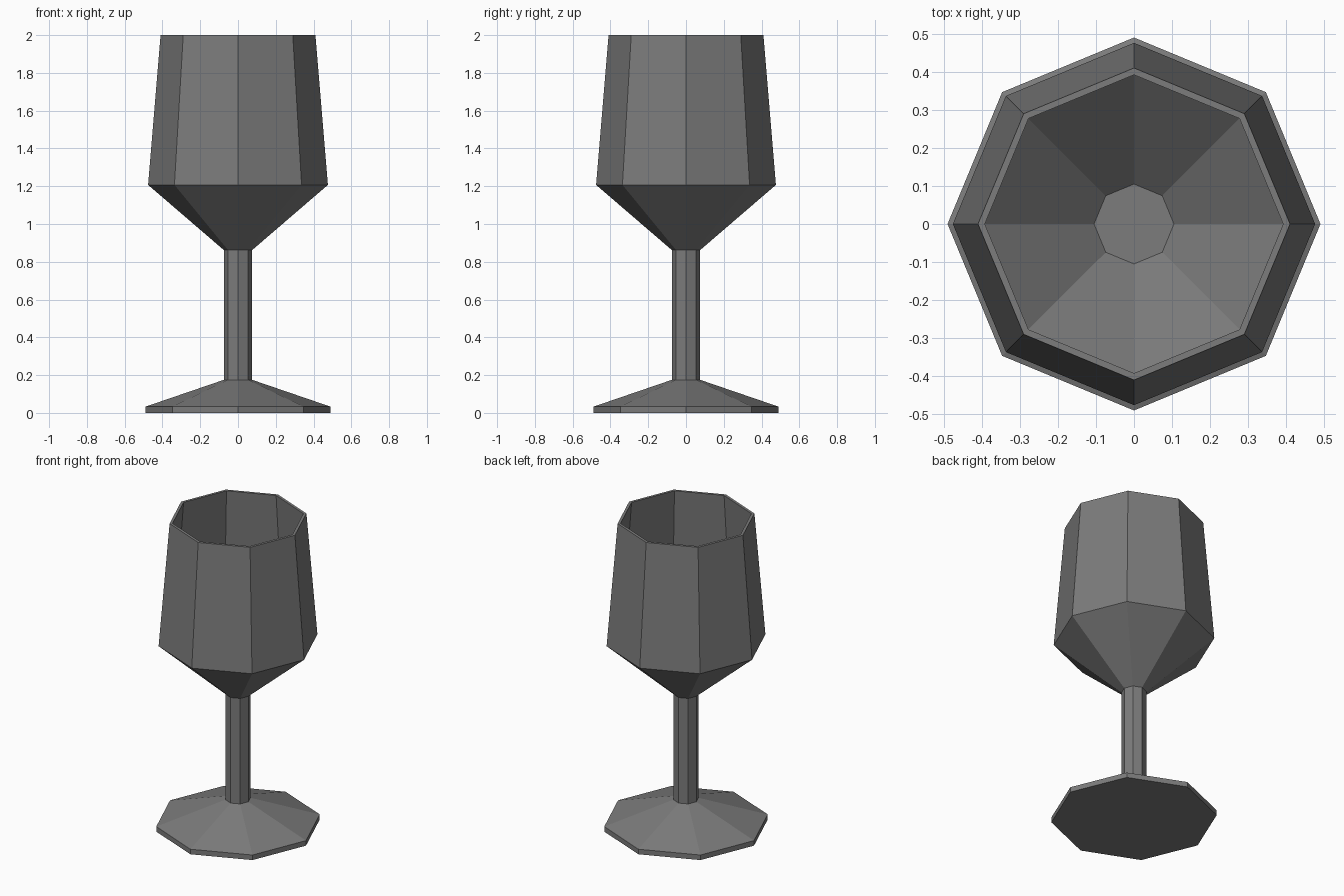
import bpy, bmesh, math

if "Cube" in bpy.data.objects:
    bpy.data.objects.remove(bpy.data.objects["Cube"])

SIDES = 8
grey = bpy.data.materials.new("grey")
grey.diffuse_color = (0.2, 0.2, 0.2, 1)
grey.use_nodes = True
grey.node_tree.nodes["Principled BSDF"].inputs["Base Color"].default_value = grey.diffuse_color


def lathe(name, profile):
    """Revolve (radius, z) points into a flat-faced octagonal part; radius 0 is a cap centre."""
    bm = bmesh.new()
    rings = []
    for r, z in profile:
        rings.append([bm.verts.new((r * math.cos(a), r * math.sin(a), z))
                      for a in (math.tau * i / SIDES for i in range(SIDES))])
    for low, high in zip(rings, rings[1:]):
        for i in range(SIDES):
            j = (i + 1) % SIDES
            bm.faces.new((low[i], low[j], high[j], high[i]))
    bmesh.ops.remove_doubles(bm, verts=bm.verts, dist=1e-5)
    mesh = bpy.data.meshes.new(name)
    bm.to_mesh(mesh)
    bm.free()
    mesh.materials.append(grey)
    obj = bpy.data.objects.new(name, mesh)
    bpy.context.collection.objects.link(obj)
    return obj


# Foot: flat underside, thin rim, shallow cone up to the stem
lathe("foot", [(0, 0), (0.49, 0), (0.49, 0.033), (0.075, 0.175)])
# Stem: straight octagonal column
lathe("stem", [(0.075, 0.175), (0.075, 0.862)])
# Bowl: outer cone and wall, rim, then inner wall and floor
lathe("bowl", [(0.075, 0.862), (0.476, 1.207), (0.41, 2.0), (0.392, 2.0),
               (0.456, 1.212), (0.105, 0.91), (0, 0.91)])
